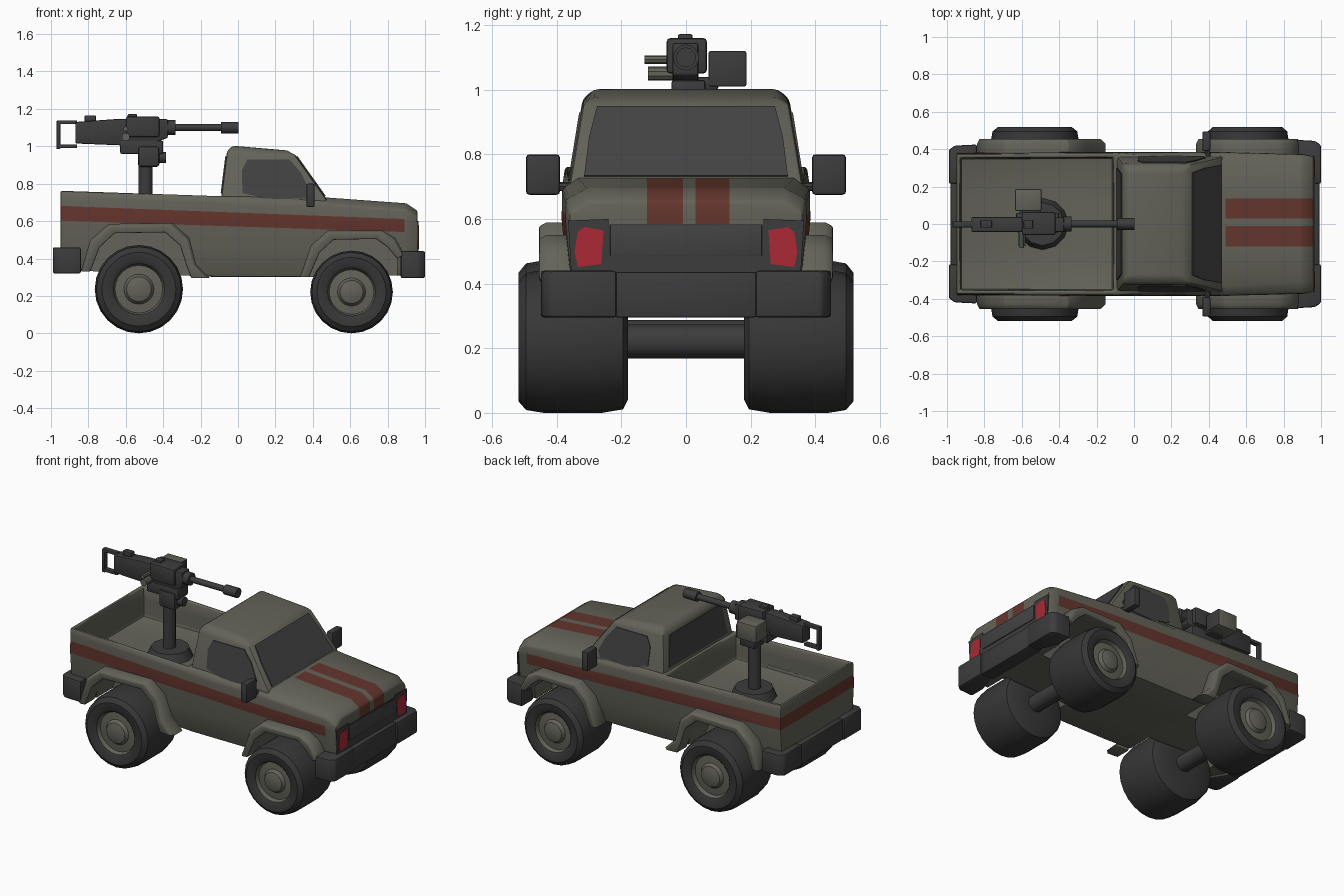
import bpy, bmesh, math
from mathutils import Vector

cube = bpy.data.objects.get("Cube")
if cube:
    bpy.data.objects.remove(cube, do_unlink=True)


def material(name, r, g, b):
    m = bpy.data.materials.new(name)
    m.use_nodes = True
    m.diffuse_color = (r, g, b, 1)
    m.node_tree.nodes["Principled BSDF"].inputs["Base Color"].default_value = (r, g, b, 1)
    return m


OLIVE = material("olive grey paint", .125, .125, .1)
DARK = material("dark metal", .045, .045, .045)
TYRE = material("tyre rubber", .038, .038, .038)
GLASS = material("dark glass", .055, .055, .055)
STRIPE = material("rust red stripe", .13, .036, .027)
RED = material("red lamp", .4, .022, .036)


def finish(name, bm, mats, bevel=0, cutters=()):
    """Turn a bmesh into a shaded object, with bevel and cuts applied."""
    bmesh.ops.recalc_face_normals(bm, faces=bm.faces)
    mesh = bpy.data.meshes.new(name)
    bm.to_mesh(mesh)
    bm.free()
    ob = bpy.data.objects.new(name, mesh)
    bpy.context.collection.objects.link(ob)
    for m in mats:
        mesh.materials.append(m)
    bpy.ops.object.select_all(action='DESELECT')
    ob.select_set(True)
    bpy.context.view_layer.objects.active = ob
    if bevel:
        mod = ob.modifiers.new("bevel", 'BEVEL')
        mod.width, mod.segments, mod.angle_limit = bevel, 2, math.radians(35)
        bpy.ops.object.modifier_apply(modifier=mod.name)
    for c in cutters:
        mod = ob.modifiers.new("cut", 'BOOLEAN')
        mod.operation, mod.solver, mod.object = 'DIFFERENCE', 'EXACT', c
        bpy.ops.object.modifier_apply(modifier=mod.name)
        bpy.data.objects.remove(c, do_unlink=True)
    bpy.ops.object.shade_smooth_by_angle(angle=math.radians(35))
    return ob


def loft(rings, closed=False):
    bm = bmesh.new()
    vs = [[bm.verts.new(p) for p in r] for r in rings]
    n = len(vs[0])
    pairs = list(zip(vs, vs[1:])) + ([(vs[-1], vs[0])] if closed else [])
    for a, b in pairs:
        for i in range(n):
            bm.faces.new((a[i], a[(i + 1) % n], b[(i + 1) % n], b[i]))
    if not closed:
        bm.faces.new(vs[0])
        bm.faces.new(vs[-1])
    return bm


def solid(name, pts, offset, mat, bevel=0):
    """Prism from a planar outline swept along an offset."""
    pts, off = [Vector(p) for p in pts], Vector(offset)
    return finish(name, loft([pts, [p + off for p in pts]]), [mat], bevel)


def box(name, x, y, z, mat, bevel=.008):
    pts = [(x[0], y[0], z[0]), (x[1], y[0], z[0]), (x[1], y[1], z[0]), (x[0], y[1], z[0])]
    return solid(name, pts, (0, 0, z[1] - z[0]), mat, bevel)


def rod(name, a, b, r, mat, r2=None, n=16):
    a, b = Vector(a), Vector(b)
    bm = bmesh.new()
    bmesh.ops.create_cone(bm, cap_ends=True, segments=n, radius1=r,
                          radius2=r if r2 is None else r2, depth=(b - a).length)
    bm.transform((b - a).to_track_quat('Z', 'Y').to_matrix().to_4x4())
    bmesh.ops.translate(bm, verts=bm.verts, vec=(a + b) / 2)
    return finish(name, bm, [mat])


# Wheel arch outlines: outer and inner edge of each flare
REAR_OUT = [(-.84, .33), (-.79, .5), (-.69, .585), (-.35, .59), (-.26, .51), (-.225, .37), (-.15, .295)]
REAR_IN = [(-.79, .33), (-.74, .46), (-.66, .535), (-.39, .54), (-.31, .47), (-.275, .36), (-.25, .295)]
FRONT_OUT = [(.33, .3), (.39, .47), (.48, .55), (.77, .55), (.84, .51), (.89, .42)]
FRONT_IN = [(.38, .3), (.435, .43), (.51, .5), (.74, .505), (.8, .46), (.85, .4)]

cutters = []
for tag, inner in (("rear", REAR_IN), ("front", FRONT_IN)):
    for s in (-1, 1):
        outline = [(inner[0][0], .1)] + inner + [(inner[-1][0], .1)]
        c = solid(tag + "_arch_cutter", [(x, .17 * s, z) for x, z in outline], (0, .5 * s, 0), DARK)
        c.hide_render = True
        cutters.append(c)

# Lower body: stations of x, floor, top, top half width, width scale
rings = []
for x, floor, top, hw, k in ((-.95, .34, .762, .378, .99), (-.09, .3, .733, .378, 1),
                             (.46, .3, .727, .335, 1), (.9, .31, .695, .315, .97),
                             (.96, .33, .655, .325, .94)):
    half = [(.345, floor), (.372, .46), (.385, .6), (.383, top - .035), (hw, top)]
    half = [(y * k, z) for y, z in half]
    rings.append([(x, y, z) for y, z in half] + [(x, -y, z) for y, z in reversed(half)])
bm = loft(rings)
bmesh.ops.recalc_face_normals(bm, faces=bm.faces)
bed = [f for f in bm.faces if f.normal.z > .9 and f.calc_center_median().x < -.3]
bmesh.ops.inset_region(bm, faces=bed, thickness=.03)
bmesh.ops.inset_region(bm, faces=bed, thickness=.004)
for v in bed[0].verts:
    v.co.z = .565
body = finish("body", bm, [OLIVE, STRIPE], .014, cutters)

# Cut the stripe borders into the body and paint between them
bm = bmesh.new()
bm.from_mesh(body.data)
HOOD = ((-.12, -.01), (.03, .135))
planes = [((0, 0, .571), (.033, 0, 1)), ((0, 0, .645), (.038, 0, 1)),
          ((.89, 0, 0), (1, 0, 0)), ((.49, 0, 0), (1, 0, 0)), ((0, 0, .585), (0, 0, 1))]
planes += [((0, y, 0), (0, 1, 0)) for pair in HOOD for y in pair]
for co, no in planes:
    bmesh.ops.bisect_plane(bm, geom=bm.verts[:] + bm.edges[:] + bm.faces[:],
                           plane_co=co, plane_no=no, dist=1e-5)
for f in bm.faces:
    c, n = f.calc_center_median(), f.normal
    band = .571 - .033 * c.x < c.z < .645 - .038 * c.x
    outside = n.y * c.y > .15 and abs(c.y) > .36 or n.x < -.5 and c.x < -.93
    hood = c.x > .49 and c.z > .585 and (n.z > .3 or n.x > .3) and any(a < c.y < b for a, b in HOOD)
    f.material_index = int((band and outside and c.x < .89) or hood)
bm.to_mesh(body.data)
bm.free()

# Cab: rear x and z, front x and z, half width
cab = [[(a, -w, b), (c, -w, d), (c, w, d), (a, w, b)] for a, b, c, d, w in (
    (-.095, .69, .49, .69, .364), (-.09, .73, .465, .73, .358),
    (-.06, .972, .305, .955, .32), (-.03, 1.003, .26, .978, .285))]
finish("cab", loft(cab), [OLIVE], .015)

# Windows
side = [(.025, .75), (.02, .87), (.05, .93), (.275, .93), (.335, .86), (.385, .76), (.365, .722), (.17, .715)]
for s, tag in ((1, "left"), (-1, "right")):
    solid(tag + "_window", [(x, s * (.356 - .162 * (z - .73)), z) for x, z in side], (0, .007 * s, 0), GLASS)
pane = [(-.315, .73), (.315, .73), (.3, .85), (.275, .945), (-.275, .945), (-.3, .85)]
solid("windshield", [(.463 - .711 * (z - .73), y, z) for y, z in pane], (.006, 0, .005), GLASS)
pane = [(-.3, .75), (.3, .75), (.265, .945), (-.265, .945)]
solid("rear_window", [(-.088 + .124 * (z - .73), y, z) for y, z in pane], (-.007, 0, 0), GLASS)

# Fender flares and mirrors
for s, tag in ((1, "left"), (-1, "right")):
    for end, out, inn in (("rear", REAR_OUT, REAR_IN), ("front", FRONT_OUT, FRONT_IN)):
        n = len(out)
        ring = [[(ox, .35 * s, oz), (ox, .43 * s, oz), (ox * .75 + ix * .25, .455 * s, oz * .75 + iz * .25),
                 (ix, .45 * s, iz), (ix, .35 * s, iz)] for (ox, oz), (ix, iz) in zip(out, inn)]
        finish(f"{tag}_{end}_fender", loft(ring), [OLIVE], .006)
    box(tag + "_mirror", (.365, .41), sorted((.39 * s, .495 * s)), (.675, .8), DARK, .01)
    rod(tag + "_mirror_stem", (.4, .35 * s, .7), (.39, .4 * s, .7), .014, DARK, n=8)

# Bumpers with wrapped corners
for tag, d, tip, z0, z1, w, back in (("front", 1, 1, .295, .44, .45, .87), ("rear", -1, .99, .32, .46, .425, .84)):
    box(tag + "_bumper_middle", sorted((d * .9, d * (tip - .008))), (-.22, .22), (z0, z1 - .004), DARK)
    for s, side_name in ((1, "left"), (-1, "right")):
        plan = [(.92, .215), (tip, .215), (tip, w - .03), (tip - .03, w - .006), (back, w), (back, .34)]
        solid(f"{tag}_bumper_{side_name}", [(d * x, s * y, z0) for x, y in plan], (0, 0, z1 - z0), DARK, .01)

# Grille and lamps
box("grille_panel", (.955, .964), (-.25, .25), (.43, .585), DARK, 0)
box("grille", (.96, .969), (-.235, .235), (.485, .58), GLASS, .003)
for s, tag in ((1, "left"), (-1, "right")):
    def plate(name, x, pts, mat):
        solid(name, [(x, s * y, z) for y, z in pts], (.009, 0, 0), mat)
    plate(tag + "_lamp_frame", .957, [(.24, .43), (.355, .43), (.365, .595), (.24, .6)], DARK)
    plate(tag + "_lamp", .96, [(.262, .46), (.335, .452), (.345, .5), (.335, .56), (.315, .575), (.255, .565)], RED)

# Wheels: lathe around y, distance out and radius as a share of the tyre
PROFILE = [(.18, .3), (.18, .82), (.195, .95), (.26, 1), (.44, 1), (.495, .96), (.518, .84),
           (.516, .66), (.505, .58), (.48, .54), (.485, .34), (.505, .28), (.515, .14), (.515, .02)]
SEG = 24
for end, x, r in (("rear", -.53, .236), ("front", .607, .221)):
    for s, tag in ((1, "left"), (-1, "right")):
        rings = []
        for y, k in PROFILE:
            rings.append([(x + r * k * math.cos(t * math.tau / SEG), s * y,
                           r + r * k * math.sin(t * math.tau / SEG)) for t in range(SEG)])
        bm = loft(rings)
        for f in bm.faces:
            c = f.calc_center_median()
            f.material_index = int(abs(c.y) > .4 and math.hypot(c.x - x, c.z - r) < r * .57)
        finish(f"{end}_{tag}_wheel", bm, [TYRE, OLIVE])
    rod(end + "_axle", (x, -.2, r), (x, .2, r), .052, DARK)

# Gun mount
rod("mount_base", (-.49, 0, .56), (-.49, 0, .62), .14, DARK, .115, 12)
rod("mount_post", (-.495, 0, .6), (-.495, 0, .92), .038, DARK)
box("mount_head", (-.535, -.055, )[:1] + (-.42,), (-.055, .055), (.89, 1), DARK, .015)
rod("mount_knob", (-.43, 0, .94), (-.385, 0, .94), .03, DARK)
box("cradle", (-.63, -.4), (-.045, .06), (.96, 1.03), DARK)
box("cradle_arm", (-.6, -.5), (.02, .1), (1.0, 1.04), DARK)

# Gun
outline = [(-.87, 1.13), (-.66, 1.145), (-.375, 1.145), (-.375, 1.045), (-.5, 1), (-.87, 1.015)]
solid("receiver", [(x, -.042, z) for x, z in outline], (0, .08, 0), DARK, .008)
box("feed_cover", (-.6, -.42), (-.06, .065), (1.05, 1.16), DARK, .012)
box("rear_sight", (-.82, -.76), (-.02, .02), (1.13, 1.165), DARK, .005)
box("front_sight", (-.59, -.54), (-.025, .02), (1.14, 1.172), DARK, .005)
for z in (.99, 1.118):
    box("handle_bar", (-.965, -.86), (-.018, .014), (z, z + .02), DARK, .004)
box("handle_grip", (-.97, -.95), (-.018, .014), (.985, 1.138), DARK, .004)
rod("barrel_jacket", (-.38, 0, 1.1), (-.335, 0, 1.1), .04, DARK)
rod("barrel", (-.34, 0, 1.1), (-.07, 0, 1.1), .019, DARK)
rod("muzzle", (-.09, 0, 1.1), (.003, 0, 1.1), .031, DARK, n=12)
rod("charging_handle", (-.6, -.03, 1.093), (-.6, -.128, 1.093), .013, OLIVE, n=8)
rod("side_grip", (-.6, -.03, 1.05), (-.6, -.118, 1.05), .022, OLIVE, n=10)

# Ammunition box, dark towards the muzzle
ammo = box("ammo_box", (-.635, -.495), (.07, .187), (1.01, 1.12), OLIVE, .006)
ammo.data.materials.append(DARK)
for p in ammo.data.polygons:
    p.material_index = int(p.normal.x > .5)
